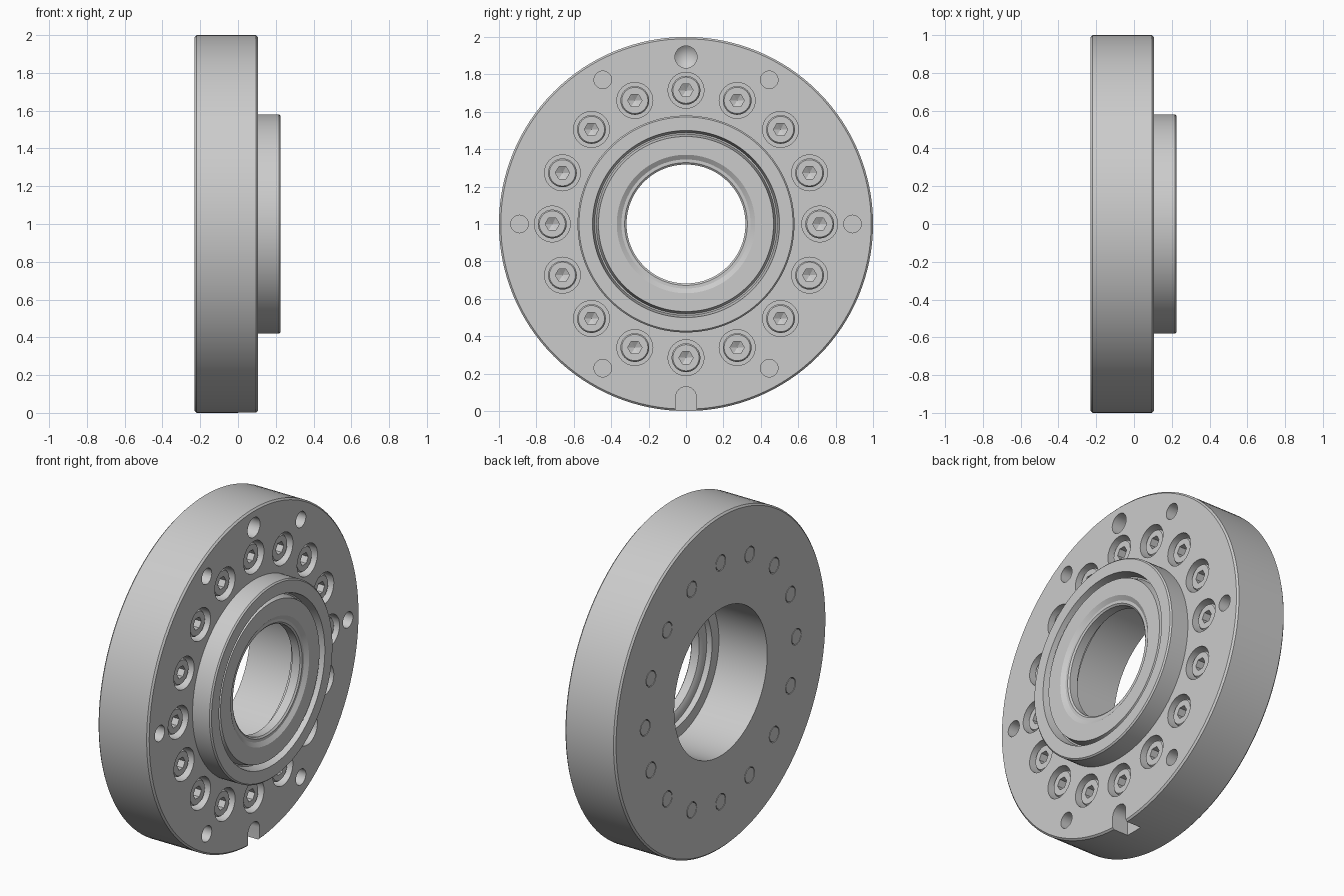
import bpy
import bmesh
from math import sin, cos, pi, radians

cube = bpy.data.objects.get("Cube")
if cube:
    bpy.data.objects.remove(cube, do_unlink=True)

steel = bpy.data.materials.new("steel grey")
steel.use_nodes = True
GREY = (0.6, 0.6, 0.6, 1)
steel.diffuse_color = GREY
steel.node_tree.nodes["Principled BSDF"].inputs["Base Color"].default_value = GREY

FRONT, BACK, AXIS_Z = 0.105, -0.23, 1.0


def lathe(bm, profile, segs, y=0.0, z=0.0, closed=False):
    """Spin (x, radius) points about an x-parallel axis through (y, z)."""
    rings = []
    for i in range(segs):
        a = 2 * pi * i / segs
        rings.append([bm.verts.new((x, y + r * cos(a), z + r * sin(a))) for x, r in profile])
    n = len(profile)
    for i in range(segs):
        a, b = rings[i], rings[(i + 1) % segs]
        for j in range(n if closed else n - 1):
            k = (j + 1) % n
            bm.faces.new((a[j], a[k], b[k], b[j]))


def make_object(name, bm):
    bmesh.ops.remove_doubles(bm, verts=bm.verts, dist=1e-5)
    bmesh.ops.dissolve_degenerate(bm, edges=bm.edges, dist=1e-6)
    bmesh.ops.recalc_face_normals(bm, faces=bm.faces)
    mesh = bpy.data.meshes.new(name)
    bm.to_mesh(mesh)
    bm.free()
    mesh.materials.append(steel)
    obj = bpy.data.objects.new(name, mesh)
    bpy.context.collection.objects.link(obj)
    return obj


def activate(obj):
    bpy.ops.object.select_all(action='DESELECT')
    obj.select_set(True)
    bpy.context.view_layer.objects.active = obj


def cut(obj, cutter):
    cutter.hide_render = True
    mod = obj.modifiers.new("cut", 'BOOLEAN')
    mod.operation = 'DIFFERENCE'
    mod.solver = 'EXACT'
    mod.object = cutter
    activate(obj)
    bpy.ops.object.modifier_apply(modifier=mod.name)
    bpy.data.objects.remove(cutter, do_unlink=True)


def polar(radius, degrees):
    a = radians(degrees)
    return radius * cos(a), AXIS_Z + radius * sin(a)


# Flange body: disc, raised hub with ring groove, stepped bore
bm = bmesh.new()
lathe(bm, [
    (BACK, 0.44), (BACK, 0.99), (-0.22, 1.0), (0.095, 1.0), (FRONT, 0.99),
    (FRONT, 0.58), (0.217, 0.58), (0.225, 0.572),
    (0.225, 0.5), (0.165, 0.488), (0.165, 0.48), (0.212, 0.468),
    (0.212, 0.37), (0.195, 0.345), (0.195, 0.328), (0.187, 0.318),
    (0.135, 0.318), (0.125, 0.34), (0.125, 0.375), (0.09, 0.375), (0.09, 0.44),
], 128, z=AXIS_Z, closed=True)
body = make_object("flange_body", bm)

# Hole cutters
bm = bmesh.new()
OUT = FRONT + 0.05
for i in range(16):  # counterbored bolt holes
    y, z = polar(0.715, i * 22.5)
    lathe(bm, [(BACK - 0.05, 0), (BACK - 0.05, 0.047), (0.0, 0.047),
               (0.0, 0.096), (OUT, 0.096), (OUT, 0)], 32, y, z)
for i in range(6):  # blind holes
    y, z = polar(0.89, i * 60)
    lathe(bm, [(-0.05, 0), (-0.05, 0.047), (OUT, 0.047), (OUT, 0)], 32, y, z)
# Top hole with drill-point bottom
lathe(bm, [(-0.06, 0), (-0.01, 0.059), (OUT, 0.059), (OUT, 0)], 32, *polar(0.893, 90))
# Round-ended slot in the lower rim
outline = [(-0.055, -0.1)]
outline += [(-0.055 * cos(pi * i / 16), 0.075 + 0.055 * sin(pi * i / 16)) for i in range(17)]
outline.append((0.055, -0.1))
face = bm.faces.new([bm.verts.new((0, y, z)) for y, z in outline])
ext = bmesh.ops.extrude_face_region(bm, geom=[face])
bmesh.ops.translate(bm, vec=(OUT, 0, 0),
                    verts=[v for v in ext["geom"] if isinstance(v, bmesh.types.BMVert)])
cut(body, make_object("hole_cutter", bm))
activate(body)
bpy.ops.object.shade_smooth_by_angle(angle=radians(25))

# Socket-head bolt
bm = bmesh.new()
lathe(bm, [(BACK, 0), (BACK, 0.043), (0.0, 0.043), (0.0, 0.077),
           (0.077, 0.077), (0.085, 0.07), (0.085, 0)], 32)
bolt = make_object("bolt_1", bm)
bm = bmesh.new()
lathe(bm, [(0.02, 0), (0.04, 0.038), (0.12, 0.038), (0.12, 0)], 6)
cut(bolt, make_object("socket_cutter", bm))
activate(bolt)
bpy.ops.object.shade_smooth_by_angle(angle=radians(25))

# Ring of bolts sharing one mesh
for i in range(16):
    obj = bolt
    if i:
        obj = bpy.data.objects.new(f"bolt_{i + 1}", bolt.data)
        bpy.context.collection.objects.link(obj)
    y, z = polar(0.715, i * 22.5)
    obj.location = (0, y, z)
